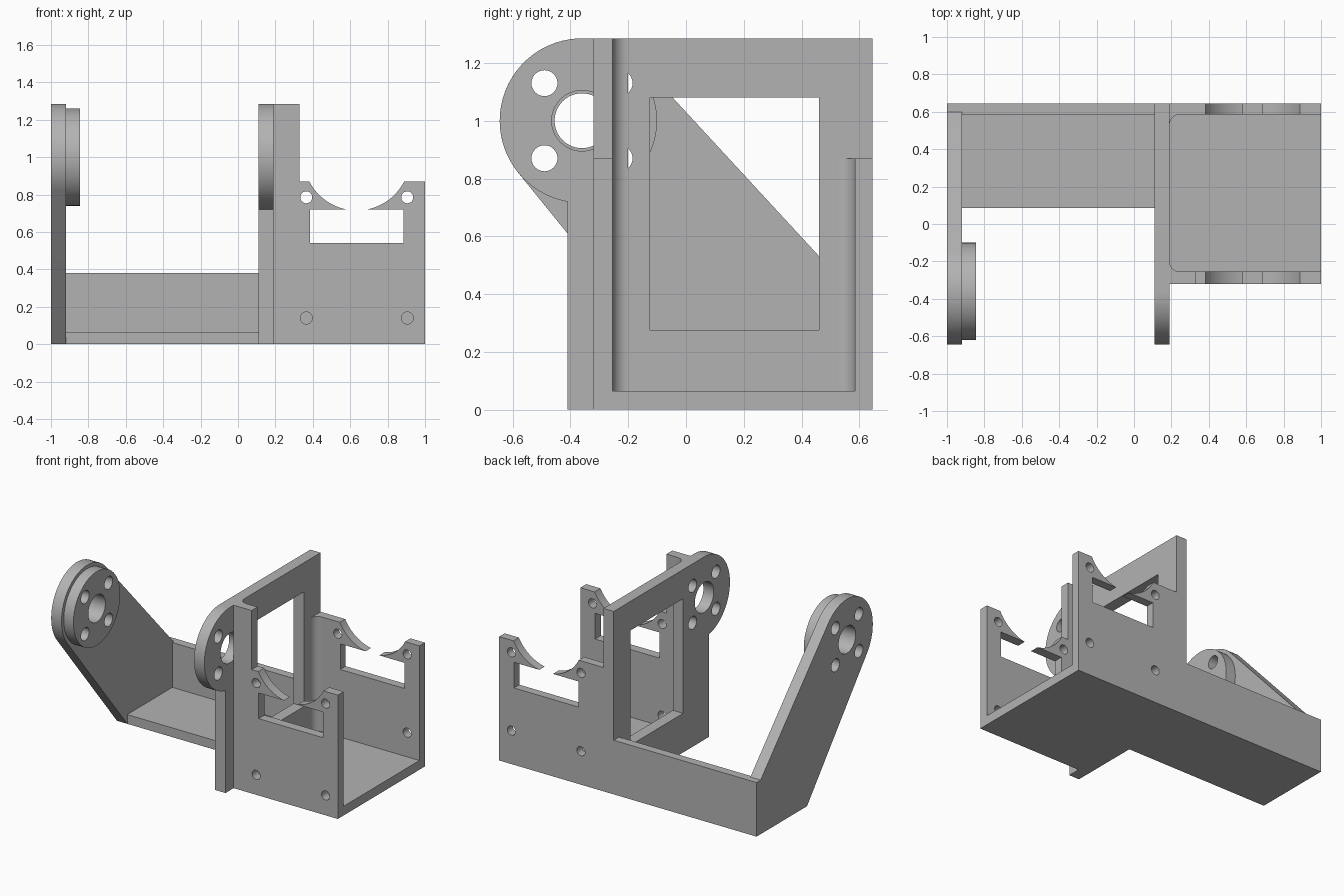
import bpy, bmesh, math
from math import sin, cos, radians, degrees, atan2, acos, hypot

cube = bpy.data.objects.get("Cube")
if cube:
    bpy.data.objects.remove(cube, do_unlink=True)

GREY = (0.45, 0.45, 0.45, 1)
mat = bpy.data.materials.new("light_grey")
mat.use_nodes = True
mat.diffuse_color = GREY
mat.node_tree.nodes["Principled BSDF"].inputs["Base Color"].default_value = GREY

# Main dimensions
FLOOR = 0.065
TOP = 1.285
BACK, BACK_IN = 0.645, 0.585
FRONT, FRONT_IN = -0.32, -0.255
PLATE_L, PLATE_R = 0.11, 0.19
ARM_IN = -0.92
LUG = 0.87                      # top of the box walls
PIVOT = (-0.36, 1.0)            # pivot axis in y, z
PIVOT_R = 0.285


def arc(centre, r, a0, a1, n=32):
    """Points on an arc, angles in degrees."""
    steps = [radians(a0 + (a1 - a0) * i / n) for i in range(n + 1)]
    return [(centre[0] + r * cos(a), centre[1] + r * sin(a)) for a in steps]


def circle(centre, r, n=48):
    return arc(centre, r, 0, 360, n)[:-1]


def rect(u0, v0, u1, v1):
    return [(u0, v0), (u1, v0), (u1, v1), (u0, v1)]


def tangent_angle(p, side):
    """Angle on the pivot disc where the line from p touches it."""
    du, dv = p[0] - PIVOT[0], p[1] - PIVOT[1]
    return degrees(atan2(dv, du) + side * acos(PIVOT_R / hypot(du, dv)))


def prism(name, axis, start, end, outline, holes=()):
    """Extrude a flat outline with holes along the given axis."""
    place = {"x": lambda u, v, w: (w, u, v),
             "y": lambda u, v, w: (u, w, v),
             "z": lambda u, v, w: (u, v, w)}[axis]
    bm = bmesh.new()
    for loop in [outline, *holes]:
        verts = [bm.verts.new(place(u, v, start)) for u, v in loop]
        for a, b in zip(verts, verts[1:] + verts[:1]):
            bm.edges.new((a, b))
    bmesh.ops.triangle_fill(bm, edges=bm.edges[:], use_beauty=True)
    new = bmesh.ops.extrude_face_region(bm, geom=bm.faces[:], use_keep_orig=True)
    moved = [g for g in new["geom"] if isinstance(g, bmesh.types.BMVert)]
    bmesh.ops.translate(bm, verts=moved, vec=place(0, 0, end - start))
    bmesh.ops.recalc_face_normals(bm, faces=bm.faces[:])
    mesh = bpy.data.meshes.new(name)
    bm.to_mesh(mesh)
    bm.free()
    mesh.materials.append(mat)
    obj = bpy.data.objects.new(name, mesh)
    bpy.context.collection.objects.link(obj)
    bpy.ops.object.select_all(action="DESELECT")
    obj.select_set(True)
    bpy.context.view_layer.objects.active = obj
    bpy.ops.object.shade_smooth_by_angle(angle=radians(30))
    return obj


# Hub holes shared by both pivot discs
def hub_holes(r):
    small = [circle((PIVOT[0] + 0.13 * i, PIVOT[1] + 0.13 * j), 0.045, 32)
             for i in (-1, 1) for j in (-1, 1)]
    return [circle(PIVOT, r)] + small


# Floors of the channel and the box
prism("channel_floor", "z", 0, FLOOR, rect(ARM_IN, 0.085, PLATE_L, BACK_IN))
prism("box_floor", "z", 0, FLOOR, rect(PLATE_R, FRONT_IN, 1, BACK_IN))
prism("channel_back_wall", "y", BACK_IN, BACK, rect(ARM_IN, 0, PLATE_L, 0.38))

# Upright plate with pivot disc and window
low = 360 - degrees(acos(-0.05 / PIVOT_R))
plate = [(-0.41, 0), (BACK, 0), (BACK, TOP)] + arc(PIVOT, PIVOT_R, 90, low)
prism("pivot_plate", "x", PLATE_L, PLATE_R, plate,
      hub_holes(0.105) + [rect(-0.125, 0.275, 0.46, 1.08)])

# Slanted arm, tangent to its pivot disc, with a raised boss
heel, toe = (0.6, 0.38), (0.085, 0)
arm = [toe, (BACK, 0), (BACK, 0.38), heel]
arm += arc(PIVOT, PIVOT_R, tangent_angle(heel, 1), tangent_angle(toe, -1) + 360)
prism("pivot_arm", "x", -1, ARM_IN, arm, hub_holes(0.095))
prism("arm_boss", "x", ARM_IN, -0.845, circle(PIVOT, 0.26, 64), hub_holes(0.095))


# Box walls: round notch breaking into a rectangular window
def box_wall(name, y0, y1, inner_corner, low_hole):
    mid, half, sill, head, r = 0.635, 0.25, 0.54, 0.72, 0.285
    a_top = degrees(math.asin((LUG - 1) / r))
    a_low = degrees(math.asin((head - 1) / r))
    right = arc((mid, 1), r, a_top, a_low, 16)
    left = [(2 * mid - x, z) for x, z in reversed(right)]
    window = [(mid + half, head), (mid + half, sill),
              (mid - half, sill), (mid - half, head)]
    outline = [(PLATE_R, 0), (1, 0), (1, LUG)] + right + window + left
    holes = [circle((x, z), 0.032, 24) for x in (0.365, 0.905)
             for z in (low_hole, 0.785)]
    prism(name, "y", y0, y1, outline + inner_corner, holes)


box_wall("box_front_wall", FRONT, FRONT_IN,
         [(0.33, LUG), (0.33, TOP), (PLATE_R, TOP)], 0.14)
box_wall("box_back_wall", BACK_IN, BACK, [(PLATE_R, LUG)], 0.235)


# Rounded inner corners between plate and box walls
def fillet(name, wall_y, side, top, r=0.055):
    curve = arc((PLATE_R + r, 0), r, 270, 180, 12)
    outline = [(PLATE_R, wall_y)]
    outline += [(x, wall_y + side * (y + r)) for x, y in curve]
    prism(name, "z", FLOOR, top, outline)


fillet("front_corner_fillet", FRONT_IN, 1, TOP)
fillet("back_corner_fillet", BACK_IN, -1, LUG)
